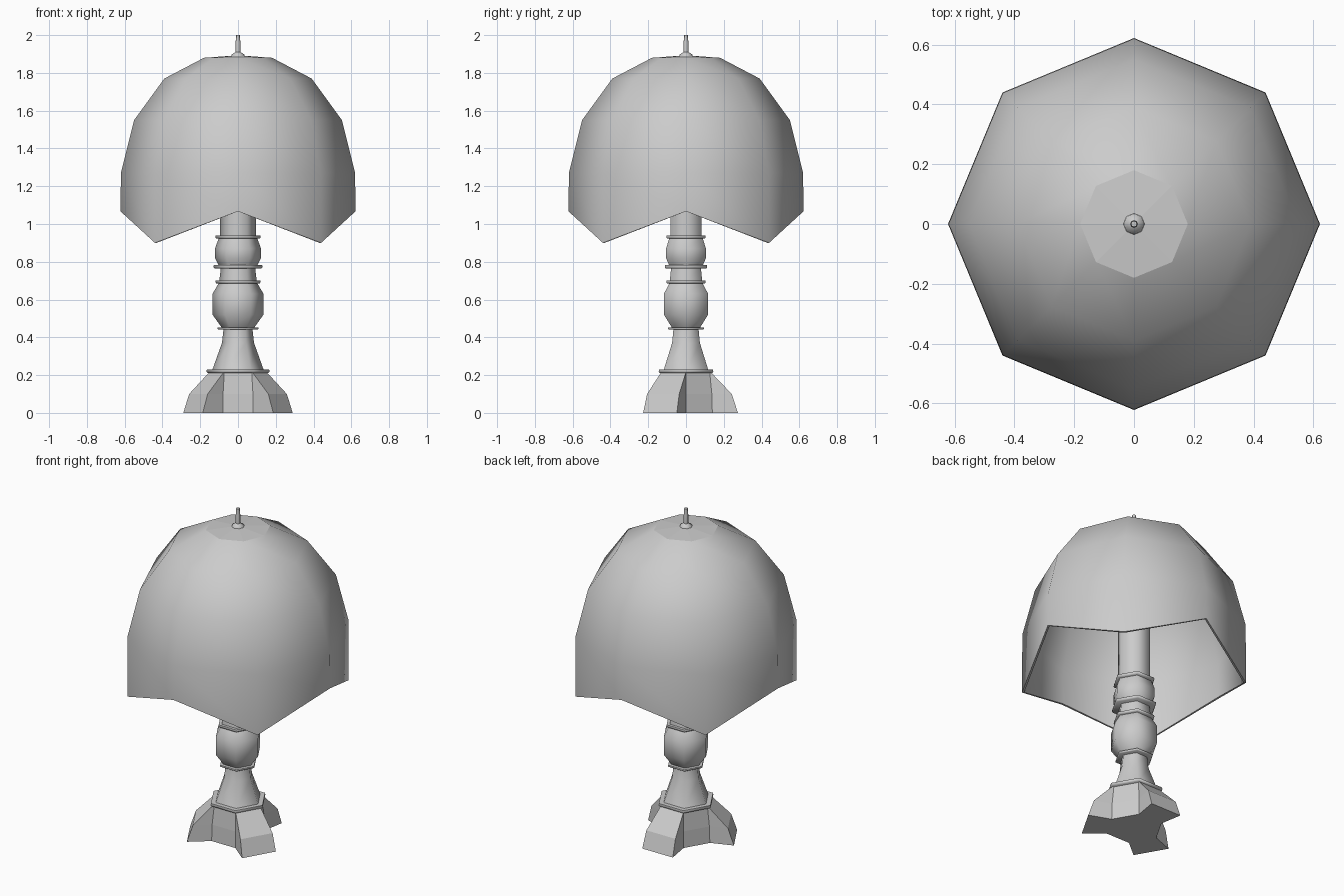
import bpy, bmesh
from math import sin, cos, pi, radians

if "Cube" in bpy.data.objects:
    bpy.data.objects.remove(bpy.data.objects["Cube"])


def finish(bm, name, angle):
    bmesh.ops.remove_doubles(bm, verts=bm.verts, dist=0.0001)
    bmesh.ops.recalc_face_normals(bm, faces=bm.faces)
    mesh = bpy.data.meshes.new(name)
    bm.to_mesh(mesh)
    bm.free()
    ob = bpy.data.objects.new(name, mesh)
    bpy.context.collection.objects.link(ob)
    if angle:
        bpy.ops.object.select_all(action='DESELECT')
        ob.select_set(True)
        bpy.context.view_layer.objects.active = ob
        bpy.ops.object.shade_smooth_by_angle(angle=radians(angle))
    return ob


def lathe(name, profile, sides, angle=65, drop=None):
    """Revolve (radius, z) points; drop lowers every second corner of the rim."""
    bm = bmesh.new()
    rings = []
    for r, z in profile:
        ring = []
        for i in range(sides):
            a = 2 * pi * i / sides
            low = drop[1] if drop and i % 2 and z < drop[0] else 0
            ring.append(bm.verts.new((r * cos(a), r * sin(a), z - low)))
        rings.append(ring)
    for lower, upper in zip(rings, rings[1:]):
        for i in range(sides):
            j = (i + 1) % sides
            bm.faces.new((lower[i], lower[j], upper[j], upper[i]))
    bmesh.ops.dissolve_degenerate(bm, edges=bm.edges, dist=0.0001)
    return finish(bm, name, angle)


# Three-footed base: hexagonal core whose alternate sides flare into feet
bm = bmesh.new()
rings = []
for core, reach, half, z in ((0.161, 0.275, 0.103, 0), (0.158, 0.242, 0.098, 0.1),
                             (0.145, 0.132, 0.076, 0.215)):
    ring = []
    for k in range(3):
        a = pi / 2 + k * 2 * pi / 3
        for side, out in ((-1, False), (-1, True), (1, True), (1, False)):
            if out:
                p = (reach * cos(a) - side * half * sin(a),
                     reach * sin(a) + side * half * cos(a), z)
            else:
                b = a + side * pi / 6
                p = (core * cos(b), core * sin(b), z)
            ring.append(bm.verts.new(p))
    rings.append(ring)
for lower, upper in zip(rings, rings[1:]):
    for i in range(12):
        j = (i + 1) % 12
        bm.faces.new((lower[i], lower[j], upper[j], upper[i]))
bm.faces.new(rings[0])
bm.faces.new(rings[-1])
finish(bm, "footed_base", 0)

# Turned hexagonal column sections
lathe("flared_stem", [(0.138, 0.222), (0.085, 0.37), (0.076, 0.45)], 6)
lathe("lower_bulb", [(0.085, 0.45), (0.135, 0.52), (0.135, 0.63), (0.1, 0.69)], 6)
lathe("neck", [(0.1, 0.69), (0.09, 0.775)], 6)
lathe("upper_bulb", [(0.1, 0.775), (0.122, 0.82), (0.122, 0.87), (0.1, 0.93)], 6)
lathe("lamp_holder", [(0, 0.935), (0.095, 0.935), (0.095, 1.3), (0, 1.3)], 6)
lathe("support_rod", [(0.012, 1.3), (0.012, 1.89)], 6)

# Thin collars between the sections
for n, (r, z, h) in enumerate(((0.167, 0.212, 0.018), (0.11, 0.441, 0.012),
                               (0.12, 0.685, 0.016), (0.13, 0.764, 0.018),
                               (0.12, 0.922, 0.018))):
    lathe(f"collar_{n + 1}", [(0, z), (r - 0.006, z), (r, z + h * 0.4),
                              (r - 0.002, z + h), (0, z + h)], 6)

# Eight-sided dome shade with zigzag rim and thin wall
shade = lathe("lamp_shade", [(0, 1.893), (0.18, 1.88), (0.39, 1.77), (0.55, 1.55),
                             (0.62, 1.27), (0.622, 1.067), (0.61, 1.067),
                             (0.608, 1.267), (0.539, 1.543), (0.382, 1.759),
                             (0.177, 1.868), (0, 1.88)], 8, 50, drop=(1.1, 0.167))
for poly in shade.data.polygons:
    if poly.center.z > 1.86:
        poly.use_smooth = False

# Finial
lathe("finial", [(0, 1.88), (0.036, 1.888), (0.034, 1.897), (0.013, 1.91),
                 (0.013, 1.96), (0.01, 1.99), (0.01, 2.0), (0, 2.0)], 8, 50)
